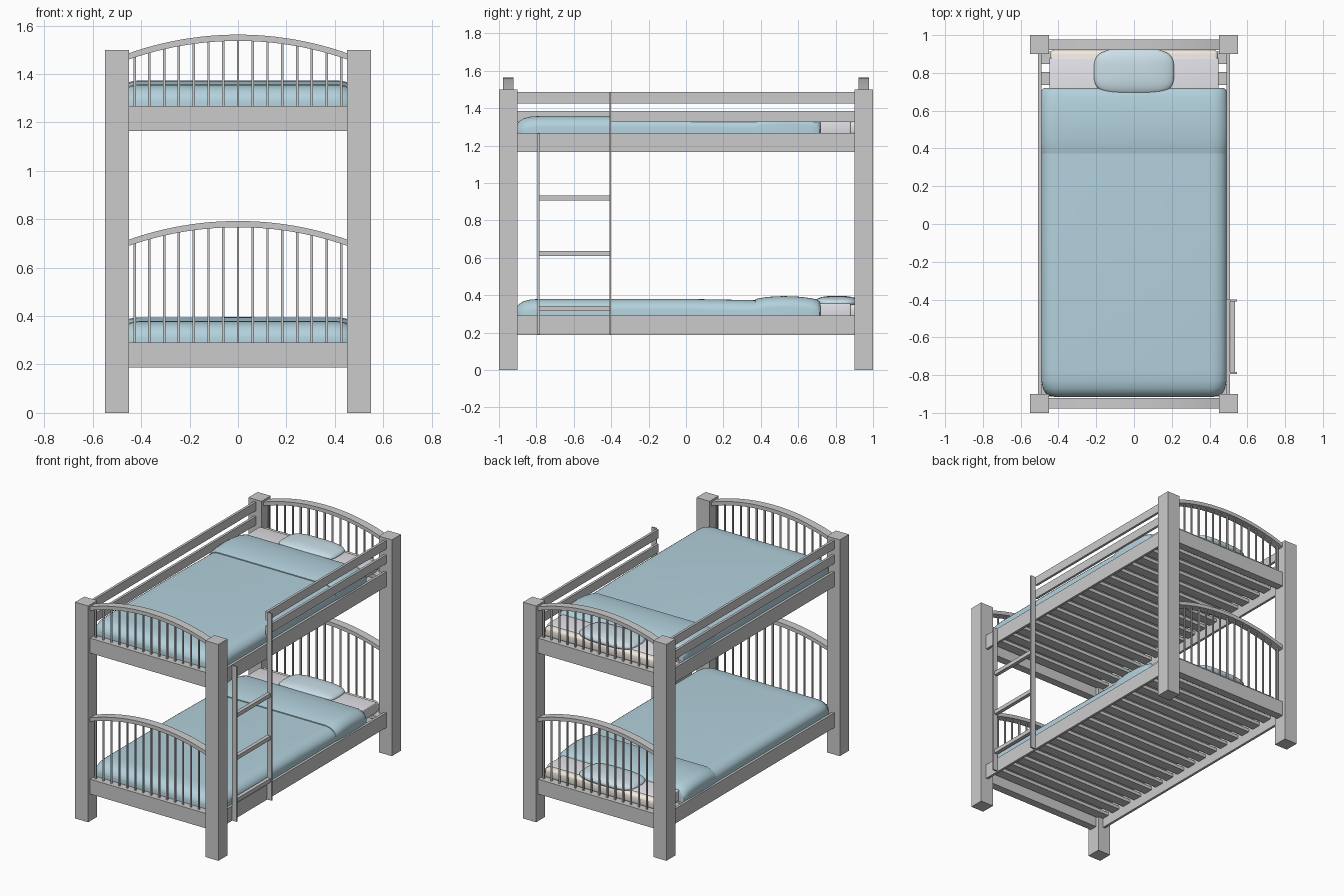
import bpy, bmesh, math

if "Cube" in bpy.data.objects:
    bpy.data.objects.remove(bpy.data.objects["Cube"])


def material(name, rgb):
    m = bpy.data.materials.new(name)
    m.diffuse_color = (*rgb, 1)
    m.use_nodes = True
    m.node_tree.nodes["Principled BSDF"].inputs["Base Color"].default_value = m.diffuse_color
    return m


BLUE = material("blanket_blue", (0.45, 0.64, 0.72))
PALE = material("pillow_blue", (0.60, 0.74, 0.81))
SHEET = material("sheet_grey", (0.77, 0.77, 0.82))
CREAM = material("mattress_cream", (0.90, 0.83, 0.75))


def make(name, bm, mat=None, smooth=False):
    bmesh.ops.recalc_face_normals(bm, faces=bm.faces)
    me = bpy.data.meshes.new(name)
    bm.to_mesh(me)
    bm.free()
    ob = bpy.data.objects.new(name, me)
    bpy.context.collection.objects.link(ob)
    if mat:
        me.materials.append(mat)
    if smooth:
        bpy.ops.object.select_all(action='DESELECT')
        ob.select_set(True)
        bpy.context.view_layer.objects.active = ob
        bpy.ops.object.shade_smooth_by_angle(angle=math.radians(40))
    return ob


def box(name, x, y, z, mat=None, bevel=0):
    """Box from (min, max) ranges."""
    bm = bmesh.new()
    bmesh.ops.create_cube(bm, size=1)
    for v in bm.verts:
        v.co = [r[0] if c < 0 else r[1] for r, c in zip((x, y, z), v.co)]
    if bevel:
        bmesh.ops.bevel(bm, geom=bm.edges[:], offset=bevel, segments=3,
                        profile=0.5, affect='EDGES')
    return make(name, bm, mat, bevel > 0)


def arch_z(x, z_end, rise):
    r = (0.46 ** 2 + rise ** 2) / (2 * rise)
    return z_end + math.sqrt(r * r - x * x) - (r - rise)


def arch(name, y, z_end, rise, thick):
    """Curved top rail with a rectangular section, spanning between the posts."""
    bm = bmesh.new()
    n, prev, first = 24, None, None
    for i in range(n + 1):
        x = -0.46 + 0.92 * i / n
        z = arch_z(x, z_end, rise)
        ring = [bm.verts.new((x, y + dy, z + dz)) for dy, dz in
                ((-0.028, 0), (0.028, 0), (0.028, thick), (-0.028, thick))]
        if prev:
            for k in range(4):
                j = (k + 1) % 4
                bm.faces.new((prev[k], prev[j], ring[j], ring[k]))
        first = first or ring
        prev = ring
    bm.faces.new(first)
    bm.faces.new(prev)
    make(name, bm, None, True)


def drape(name, z0, stations, mat):
    """Cloth lofted along y; each station is (y, half width, height)."""
    bm = bmesh.new()
    prev = first = None
    for y, w, h in stations:
        rx, rz = min(0.085, h * 0.9), min(0.06, h * 0.8)
        half = [(w, 0)] + [(w - rx + rx * math.cos(a), h - rz + rz * math.sin(a))
                           for a in (math.pi / 2 * k / 7 for k in range(8))]
        pts = half + [(-px, pz) for px, pz in reversed(half)]
        ring = [bm.verts.new((px, y, z0 + pz)) for px, pz in pts]
        if prev:
            for k in range(len(ring) - 1):
                bm.faces.new((prev[k], prev[k + 1], ring[k + 1], ring[k]))
        first = first or ring
        prev = ring
    bm.faces.new(first)
    bm.faces.new(prev)
    make(name, bm, mat, True)


def pillow(name, z):
    """Cushion: a sphere squared off in plan."""
    bm = bmesh.new()
    bmesh.ops.create_uvsphere(bm, u_segments=48, v_segments=20, radius=1)
    for v in bm.verts:
        rad = math.hypot(v.co.x, v.co.y)
        if rad > 1e-6:
            px, py = v.co.x / rad, v.co.y / rad
            k = rad ** 0.7 * (abs(px) ** 3.6 + abs(py) ** 3.6) ** (-1 / 3.6)
            v.co.x, v.co.y = px * k, py * k
        v.co = (v.co.x * 0.212, 0.807 + v.co.y * 0.121, z + v.co.z * 0.036)
    make(name, bm, PALE, True)


# Corner posts
for sx in (-1, 1):
    for sy in (-1, 1):
        box("post", sorted((sx * 0.45, sx * 0.55)), sorted((sy * 0.9, sy)), (0, 1.5))

# Two bunks: frame, slats, arched ends and bedding
for label, z, z_arch in (("lower", 0.187, 0.687), ("upper", 1.165, 1.457)):
    top = z + 0.103
    for s in (-1, 1):
        box(label + "_side_rail", sorted((s * 0.491, s * 0.508)), (-0.9, 0.9), (z, top))
        y = s * 0.95
        box(label + "_end_rail", (-0.45, 0.45), (y - 0.028, y + 0.028), (z, top))
        arch(label + "_end_arch", y, z_arch, 0.08, 0.026)
        for i in range(15):
            x = -0.427 + 0.061 * i
            box(label + "_spindle", (x - 0.005, x + 0.005), (y - 0.005, y + 0.005),
                (top, arch_z(x, z_arch, 0.08) + 0.005))
    for i in range(17):
        y = -0.88 + 0.11 * i
        box(label + "_slat", (-0.491, 0.491), (y - 0.034, y + 0.034), (z + 0.065, z + 0.088))

    # Bedding sits on the slats
    b = z + 0.09
    box(label + "_mattress", (-0.445, 0.445), (-0.88, 0.92), (b, b + 0.072), CREAM, 0.02)
    box(label + "_sheet", (-0.448, 0.448), (0.6, 0.88), (b + 0.003, b + 0.079), SHEET, 0.006)
    drape(label + "_blanket", b, [
        (-0.915, 0.42, 0.035), (-0.91, 0.445, 0.052), (-0.895, 0.468, 0.073),
        (-0.87, 0.482, 0.090), (-0.83, 0.490, 0.100), (-0.77, 0.491, 0.103),
        (0.0, 0.491, 0.103), (0.70, 0.491, 0.09)], BLUE)
    drape(label + "_blanket_fold", b, [
        (0.372, 0.491, 0.102), (0.40, 0.494, 0.108), (0.44, 0.496, 0.114),
        (0.52, 0.497, 0.118), (0.60, 0.496, 0.115), (0.67, 0.494, 0.107),
        (0.70, 0.491, 0.099), (0.715, 0.485, 0.09), (0.72, 0.475, 0.075)], BLUE)
    pillow(label + "_pillow", b + 0.083)

# Guard rails, the right pair stopping at the ladder
for z in (1.325, 1.425):
    box("left_guard_rail", (-0.508, -0.491), (-0.9, 0.9), (z, z + 0.06))
    box("right_guard_rail", (0.491, 0.508), (-0.4, 0.9), (z, z + 0.06))

# Ladder
box("ladder_upright_short", (0.508, 0.545), (-0.793, -0.783), (0.19, 1.265))
box("ladder_upright_tall", (0.508, 0.545), (-0.41, -0.4), (0.19, 1.487))
for z in (0.315, 0.61, 0.905):
    box("ladder_rung", (0.51, 0.536), (-0.785, -0.408), (z, z + 0.027))
